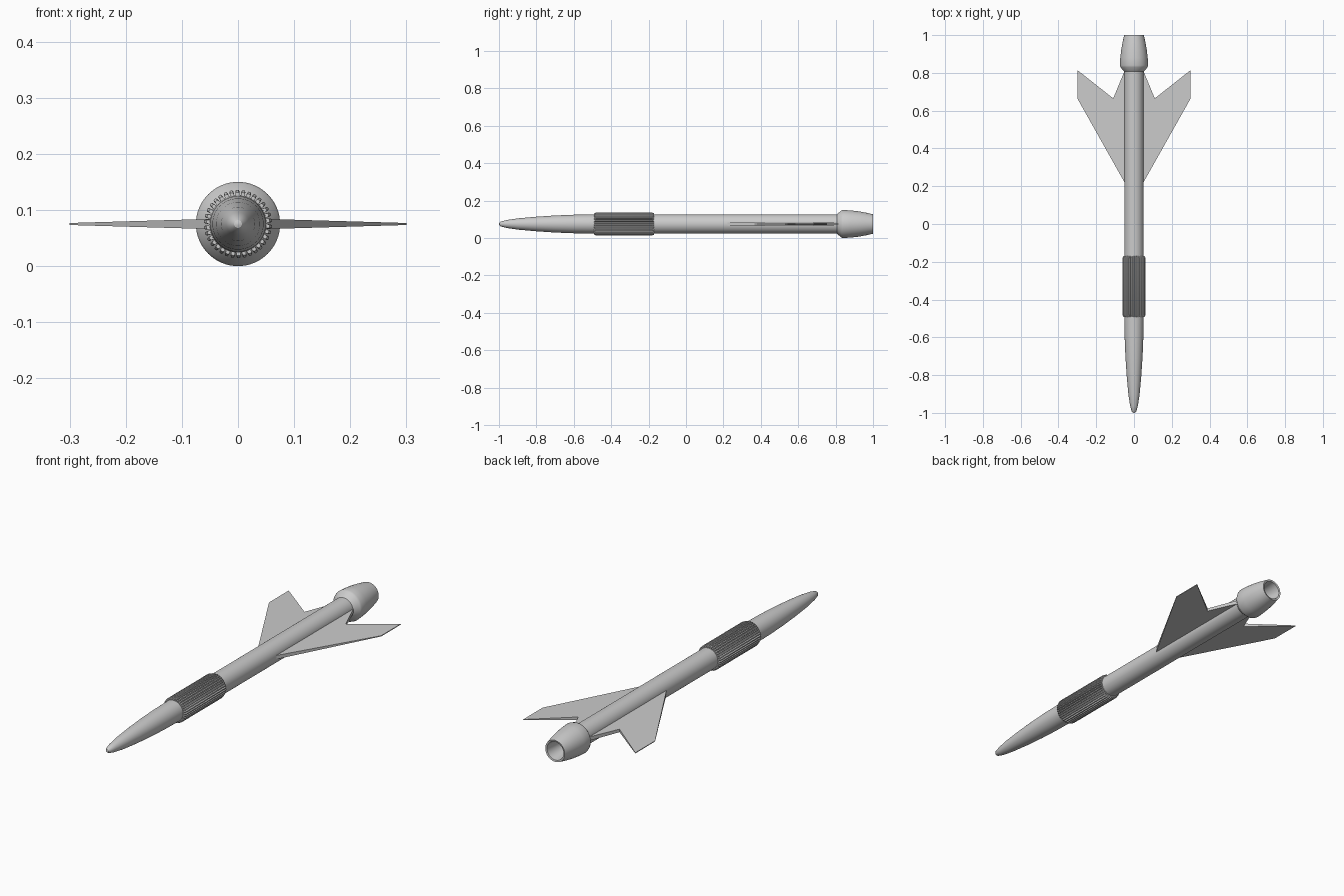
import bpy, bmesh
from math import sin, cos, tau, radians

AXIS_Z = 0.075          # height of the body axis
BODY_R = 0.051

cube = bpy.data.objects.get("Cube")
if cube:
    bpy.data.objects.remove(cube, do_unlink=True)

grey = bpy.data.materials.new("light grey")
grey.use_nodes = True
colour = (0.6, 0.6, 0.6, 1)
grey.diffuse_color = colour
grey.node_tree.nodes["Principled BSDF"].inputs["Base Color"].default_value = colour


def finish(name, bm, angle=None):
    """Turn a bmesh into a named object, smooth below the given angle."""
    bmesh.ops.remove_doubles(bm, verts=bm.verts, dist=1e-5)
    bmesh.ops.recalc_face_normals(bm, faces=bm.faces)
    mesh = bpy.data.meshes.new(name)
    bm.to_mesh(mesh)
    bm.free()
    mesh.materials.append(grey)
    obj = bpy.data.objects.new(name, mesh)
    bpy.context.collection.objects.link(obj)
    if angle:
        bpy.ops.object.select_all(action='DESELECT')
        obj.select_set(True)
        bpy.context.view_layer.objects.active = obj
        bpy.ops.object.shade_smooth_by_angle(angle=radians(angle))
    return obj


def loft(bm, rings):
    """Skin closed rings of points and cap open ends."""
    rows = [[bm.verts.new(p) for p in ring] for ring in rings]
    n = len(rows[0])
    for a, b in zip(rows, rows[1:]):
        for i in range(n):
            j = (i + 1) % n
            bm.faces.new((a[i], a[j], b[j], b[i]))
    bm.faces.new(rows[0])
    bm.faces.new(rows[-1])


def lathe(name, profile, sides=64, angle=30):
    """Revolve (y, radius) points around the body axis."""
    bm = bmesh.new()
    loft(bm, [[(r * cos(tau * i / sides), y, AXIS_Z + r * sin(tau * i / sides))
               for i in range(sides)] for y, r in profile])
    return finish(name, bm, angle)


# Rounded nose and long straight shaft
lathe("nose_cone", [(-1, 0.002), (-0.998, 0.007), (-0.99, 0.013), (-0.96, 0.021),
                    (-0.9, 0.03), (-0.8, 0.039), (-0.7, 0.0455),
                    (-0.6, 0.0495), (-0.48, BODY_R)])
lathe("shaft", [(-0.48, BODY_R), (0.82, BODY_R)])

# Hollow flared tail nozzle
lathe("tail_nozzle", [(0.805, 0.05), (0.83, 0.072), (0.84, 0.075), (0.88, 0.0725),
                      (0.92, 0.068), (0.96, 0.061), (1, 0.052),
                      (0.998, 0.044), (0.95, 0.038), (0.86, 0.03)])

# Ribbed grip with rounded teeth and chamfered ends
TEETH = 34
TOOTH = [(0.0, 0), (0.2, 0), (0.27, 0.7), (0.38, 0.95),
         (0.6, 1), (0.82, 0.95), (0.93, 0.7)]


def tooth_ring(y, height):
    ring = []
    for t in range(TEETH):
        for step, rise in TOOTH:
            a = tau * (t + step) / TEETH
            r = BODY_R + 0.0005 + height * rise
            ring.append((r * cos(a), y, AXIS_Z + r * sin(a)))
    return ring


bm = bmesh.new()
loft(bm, [tooth_ring(y, h) for y, h in
          [(-0.492, 0.005), (-0.482, 0.0095), (-0.18, 0.0095), (-0.17, 0.005)]])
finish("ribbed_grip", bm, 35)

# Swept wings, thinning towards the tips
OUTLINE = [(0.0, 0.13), (0.05, 0.22), (0.3, 0.665), (0.3, 0.815),
           (0.11, 0.665), (0.05, 0.81), (0.0, 0.81)]


def half_thickness(x):
    return 0.0105 - 0.029 * x


for name, side in (("left_wing", 1), ("right_wing", -1)):
    bm = bmesh.new()
    loft(bm, [[(side * x, y, AXIS_Z + up * half_thickness(x)) for x, y in OUTLINE]
              for up in (-1, 1)])
    finish(name, bm)
